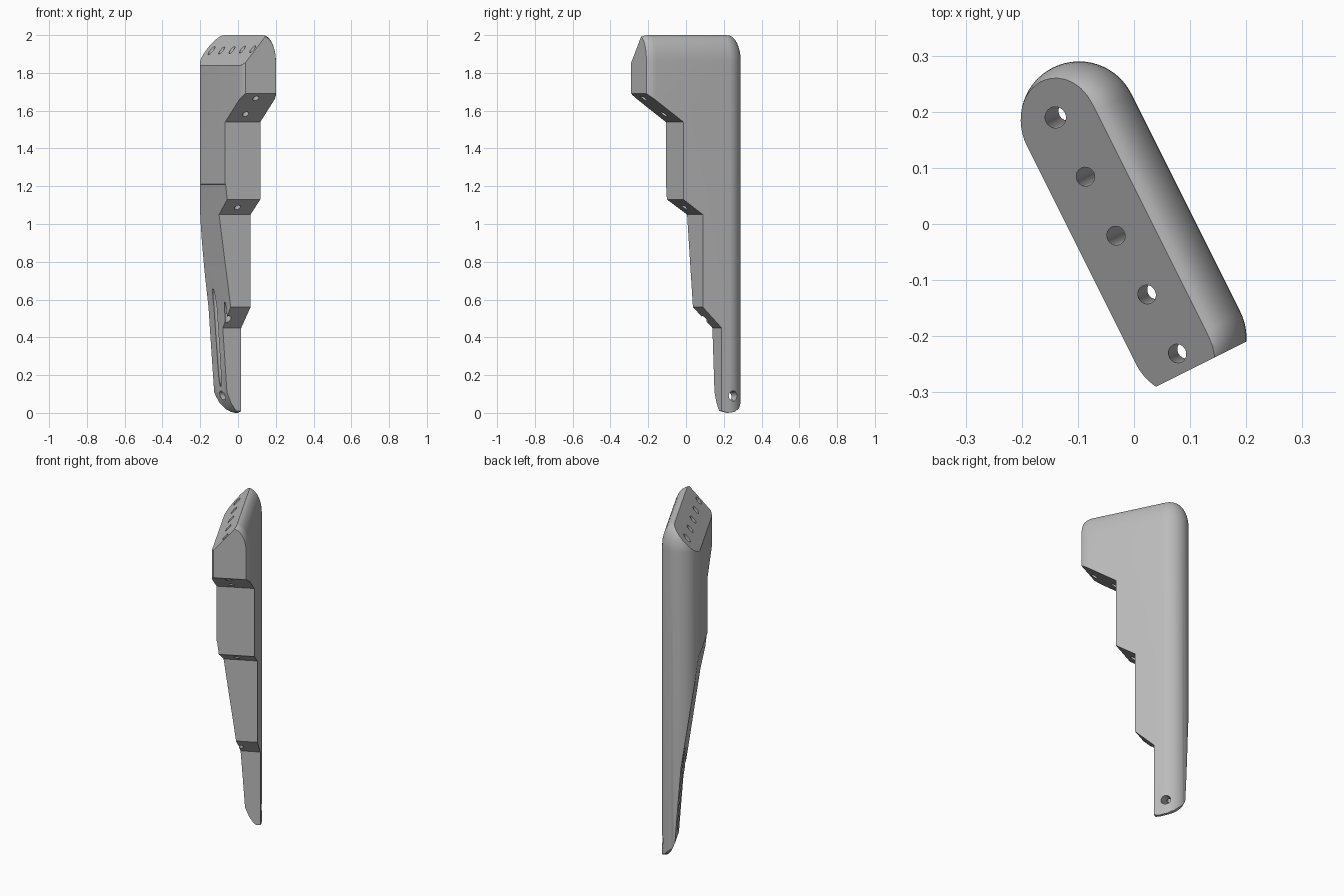
import bpy, bmesh
from math import sin, cos, pi, atan2
from mathutils import Matrix, Vector

cube = bpy.data.objects.get("Cube")
if cube:
    bpy.data.objects.remove(cube, do_unlink=True)

# Local frame: u runs along the length (front positive), v across, z up
TURN = Matrix.Rotation(atan2(-0.894, 0.447), 4, 'Z')
MID_V, RADIUS = -0.0045, 0.104
BACK_U, FRONT_U = -0.21, 0.225

grey = bpy.data.materials.new("plain grey")
grey.use_nodes = True
grey.diffuse_color = (0.5, 0.5, 0.5, 1)
grey.node_tree.nodes["Principled BSDF"].inputs["Base Color"].default_value = (0.5, 0.5, 0.5, 1)


def make_object(name, bm):
    bmesh.ops.recalc_face_normals(bm, faces=bm.faces[:])
    mesh = bpy.data.meshes.new(name)
    bm.to_mesh(mesh)
    bm.free()
    mesh.materials.append(grey)
    obj = bpy.data.objects.new(name, mesh)
    bpy.context.collection.objects.link(obj)
    return obj


def loft(name, rings):
    bm = bmesh.new()
    loops = [[bm.verts.new(p) for p in ring] for ring in rings]
    count = len(loops[0])
    for low, high in zip(loops, loops[1:]):
        for i in range(count):
            j = (i + 1) % count
            bm.faces.new((low[i], low[j], high[j], high[i]))
    bm.faces.new(loops[0][::-1])
    bm.faces.new(loops[-1])
    return make_object(name, bm)


def stadium(inset, z, steps=28):
    r = RADIUS - inset
    ring = []
    for centre, start in ((FRONT_U, -pi / 2), (BACK_U, pi / 2)):
        for i in range(steps + 1):
            a = start + pi * i / steps
            ring.append((centre + r * cos(a), MID_V + r * sin(a), z))
    return ring


def tube(name, path, r, sides=20, axis='Z'):
    rings = []
    for p in path:
        ring = []
        for i in range(sides):
            a = 2 * pi * i / sides
            offset = (r * cos(a), r * sin(a), 0) if axis == 'Z' else (r * cos(a), 0, r * sin(a))
            ring.append(Vector(p) + Vector(offset))
        rings.append(ring)
    return loft(name, rings)


def apply_boolean(target, cutter, operation):
    cutter.hide_render = True
    mod = target.modifiers.new("cut", 'BOOLEAN')
    mod.object, mod.operation, mod.solver = cutter, operation, 'EXACT'
    bpy.context.view_layer.objects.active = target
    bpy.ops.object.modifier_apply(modifier=mod.name)
    bpy.data.objects.remove(cutter, do_unlink=True)


# Round-ended body with a filleted top rim
rings = [stadium(0, -0.02)]
for i in range(11):
    a = i / 10 * pi / 2
    rings.append(stadium(0.07 * (1 - cos(a)), 1.86 + 0.14 * sin(a)))
body = loft("stepped_blade", rings)

# Stepped front and rounded foot
steps = [(-0.4, 2.1), (0.277, 2.1), (0.277, 1.69), (0.065, 1.54), (0.065, 1.13),
         (-0.05, 1.05), (-0.05, 0.56), (-0.161, 0.45), (-0.161, 0.01), (-0.2, 0),
         (-0.24, 0.005), (-0.275, 0.025), (-0.3, 0.06), (-0.32, 0.12), (-0.4, 0.4)]
apply_boolean(body, loft("step_cutter", [[(u, v, z) for u, z in steps] for v in (-0.3, 0.3)]),
              'INTERSECT')

# Sloping top and tapering side
taper = [(0.3, 2.3), (0.2855, 2.3), (-0.1915, 1.741), (-0.1915, 1.25), (-0.106, 1.21),
         (-0.087, 1.05), (-0.052, 0.8), (-0.018, 0.56), (-0.006, 0.4), (0.005, 0.25),
         (0.015, 0.11), (0.038, 0.055), (0.062, 0.02), (0.085, -0.001), (0.3, -0.01)]
apply_boolean(body, loft("taper_cutter", [[(u, v, z) for v, z in taper] for u in (-0.6, 0.6)]),
              'INTERSECT')

# Bores from the sloping top down to each step
exits = [1.45, 1.3, 0.95, 0.4]
for k, low in enumerate(exits):
    u = 0.241 - 0.1184 * k
    bore = tube("bore_cutter", [(u, 0, low), (u, -0.043, 2.05)], 0.017)
    apply_boolean(body, bore, 'DIFFERENCE')

# Rear bore that opens into a groove near the foot
groove = [(-0.2325, 0.045, 0.07), (-0.2325, 0.02, 0.2), (-0.2325, 0.002, 0.4),
          (-0.2325, -0.012, 0.6), (-0.2325, -0.043, 2.05)]
apply_boolean(body, tube("groove_cutter", groove, 0.019), 'DIFFERENCE')

# Cross hole through the foot
cross = tube("cross_cutter", [(-0.23, -0.2, 0.09), (-0.23, 0.2, 0.09)], 0.027, axis='Y')
apply_boolean(body, cross, 'DIFFERENCE')

# Turn into place and shade
body.data.transform(TURN)
bpy.ops.object.select_all(action='DESELECT')
body.select_set(True)
bpy.context.view_layer.objects.active = body
bpy.ops.object.shade_smooth_by_angle(angle=0.5)
